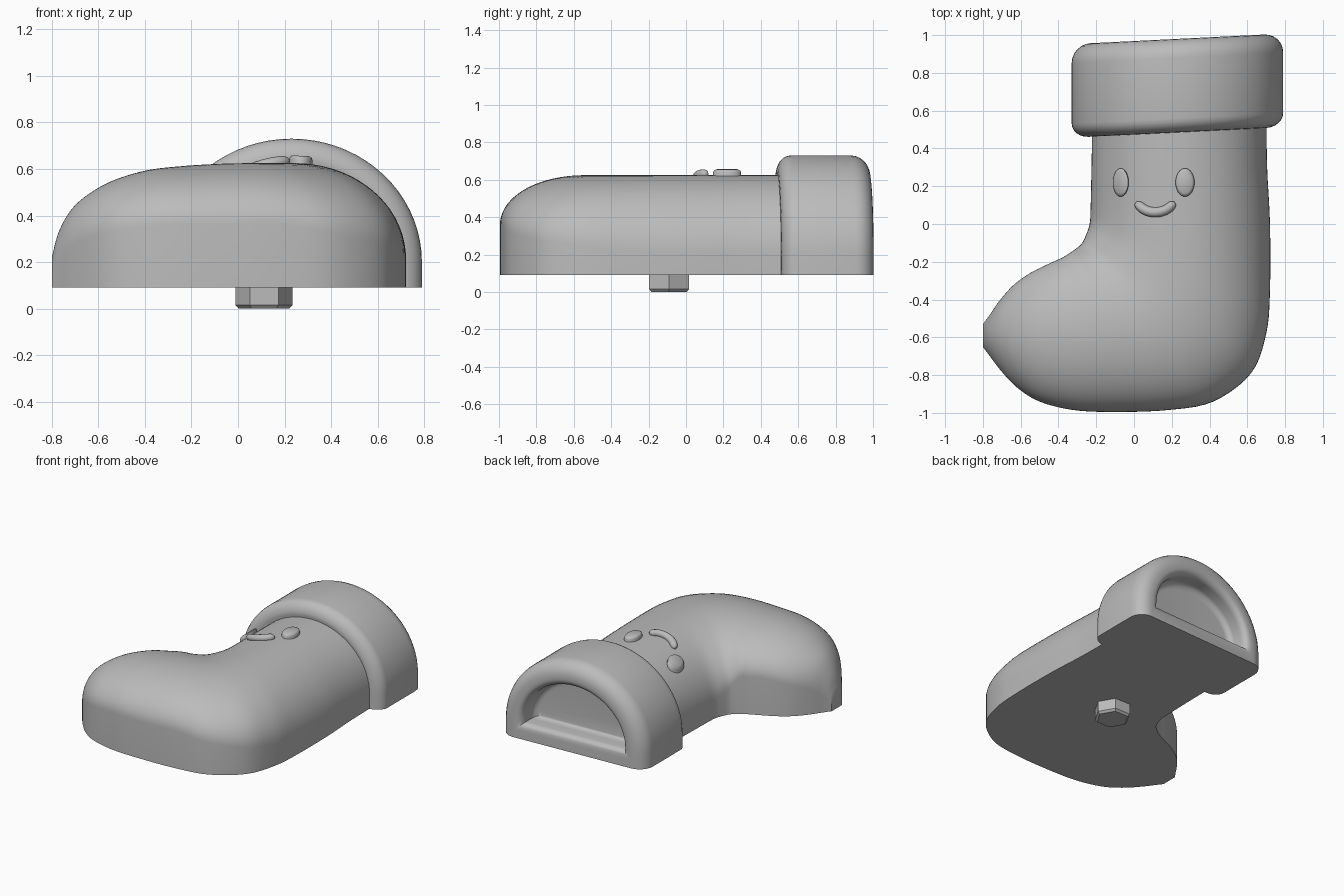
import bpy, bmesh, math
from mathutils import Vector

if "Cube" in bpy.data.objects:
    bpy.data.objects.remove(bpy.data.objects["Cube"])

GREY = bpy.data.materials.new("plain grey")
GREY.use_nodes = True
GREY.diffuse_color = (0.5, 0.5, 0.5, 1)
GREY.node_tree.nodes["Principled BSDF"].inputs["Base Color"].default_value = (0.5, 0.5, 0.5, 1)

BASE = 0.09      # height of the flat underside
ARC = 36         # steps across a domed section


def finish(name, bm, angle=35):
    bmesh.ops.recalc_face_normals(bm, faces=bm.faces)
    mesh = bpy.data.meshes.new(name)
    bm.to_mesh(mesh)
    bm.free()
    mesh.materials.append(GREY)
    ob = bpy.data.objects.new(name, mesh)
    bpy.context.collection.objects.link(ob)
    bpy.ops.object.select_all(action='DESELECT')
    ob.select_set(True)
    bpy.context.view_layer.objects.active = ob
    bpy.ops.object.shade_smooth_by_angle(angle=math.radians(angle))
    return ob


def section(outer, inner, bottom, wall, top):
    """Upright walls with an elliptical dome, standing between two plan points."""
    mid, half = (outer + inner) / 2, (outer - inner) / 2
    pts = [(*outer, bottom)]
    for i in range(ARC + 1):
        a = math.pi * i / ARC
        pts.append((*(mid + half * math.cos(a)), wall + (top - wall) * math.sin(a)))
    return pts + [(*inner, bottom)]


def loft(name, sections):
    bm = bmesh.new()
    rings = [[bm.verts.new(p) for p in s] for s in sections]
    n = len(rings[0])
    for a, b in zip(rings, rings[1:]):
        for i in range(n):
            j = (i + 1) % n
            bm.faces.new((a[i], a[j], b[j], b[i]))
    bm.faces.new(rings[0])
    bm.faces.new(rings[-1])
    return finish(name, bm)


def spline(rows, steps):
    """Catmull-Rom curve through rows of numbers."""
    rows = [Vector(r) for r in rows]
    rows = [2 * rows[0] - rows[1]] + rows + [2 * rows[-1] - rows[-2]]
    out = []
    for a, b, c, d in zip(rows, rows[1:], rows[2:], rows[3:]):
        for k in range(steps):
            t = k / steps
            out.append(b + (c - a) * (t / 2) + (2 * a - 5 * b + 4 * c - d) * (t * t / 2)
                       + (3 * b - a - 3 * c + d) * (t ** 3 / 2))
    return out + [rows[-2]]


# Sock: outer x, y, inner x, y, wall height, crown height, from leg to toe
stations = [
    (.70, .62, -.22, .60, .20, .625), (.705, .30, -.225, .30, .20, .625),
    (.72, .00, -.23, .08, .20, .625), (.72, -.35, -.235, .00, .22, .625),
    (.70, -.58, -.255, -.06, .25, .625), (.62, -.79, -.275, -.10, .28, .625),
    (.42, -.94, -.30, -.125, .32, .625), (.18, -.985, -.335, -.15, .36, .622),
    (-.10, -.995, -.38, -.178, .36, .612), (-.32, -.985, -.45, -.21, .36, .595),
    (-.50, -.94, -.55, -.26, .34, .555), (-.62, -.865, -.64, -.325, .31, .50),
    (-.71, -.77, -.715, -.41, .27, .43), (-.77, -.69, -.77, -.49, .20, .33),
    (-.80, -.65, -.80, -.53, .14, .22)]
loft("sock", [section(Vector(r[0:2]), Vector(r[2:4]), BASE, r[4], r[5])
              for r in spline(stations, 5)])

# Cuff: rounded band, its back end turned in to a shallow opening
CX, HALF, TOP = 0.23, 0.56, 0.73


def cuff_ring(y, inset, bottom=BASE):
    pts = section(Vector((CX + HALF - inset, y)), Vector((CX - HALF + inset, y)),
                  bottom, max(.2, bottom + .03), TOP - inset)
    return [(x, yy + .05 * (x - CX), z) for x, yy, z in pts]


rings = [cuff_ring(.50, .13)]
quarter = [math.pi / 2 * k / 6 for k in range(7)]
rings += [cuff_ring(.56 - .075 * math.cos(a), .09 - .09 * math.sin(a)) for a in quarter]
rings += [cuff_ring(.88 + .1 * math.sin(a), .1 - .1 * math.cos(a)) for a in quarter]
rings += [cuff_ring(.93 + .05 * math.cos(a), .12 + .05 * math.sin(a), .15 + .05 * math.sin(a))
          for a in quarter]
rings += [cuff_ring(.87 - .04 * math.sin(a), .22 - .05 * math.cos(a), .22 - .02 * math.cos(a))
          for a in quarter]
loft("cuff", rings)


# Face, resting on the domed leg
def leg_height(x):
    return .2 + .425 * math.sqrt(1 - ((x - .243) / .473) ** 2)


def eye(name, x, y, rx, ry):
    bm = bmesh.new()
    slope = (leg_height(x + .01) - leg_height(x - .01)) / .02
    rows = []
    for scale, lift in ((1, -.03), (1, .015), (.93, .025), (.75, .032)):
        ring = []
        for k in range(32):
            a = math.tau * k / 32
            dx, dy = rx * scale * math.cos(a), ry * scale * math.sin(a)
            ring.append(bm.verts.new((x + dx, y + dy, leg_height(x) + slope * dx + lift)))
        rows.append(ring)
    for a, b in zip(rows, rows[1:]):
        for i in range(32):
            j = (i + 1) % 32
            bm.faces.new((a[i], a[j], b[j], b[i]))
    bm.faces.new(rows[0])
    bm.faces.new(rows[-1])
    finish(name, bm, 50)


eye("right_eye", -.07, .22, .042, .075)
eye("left_eye", .27, .22, .05, .075)

# Smile: round tube along an arc, with tapered ends
bm = bmesh.new()
rows = []
for k in range(25):
    t = -1 + k / 12
    r = .026 * math.sqrt(max(.02, 1 - abs(t) ** 8))
    a = t * 1.3
    x, y = .113 + .1 * math.sin(a), .14 - .078 * math.cos(a)
    out = Vector((math.sin(a), -math.cos(a), 0))
    c = Vector((x, y, leg_height(x) + .008))
    rows.append([bm.verts.new(c + out * r * math.cos(b) + Vector((0, 0, r * math.sin(b))))
                 for b in (math.tau * i / 12 for i in range(12))])
for a, b in zip(rows, rows[1:]):
    for i in range(12):
        j = (i + 1) % 12
        bm.faces.new((a[i], a[j], b[j], b[i]))
bm.faces.new(rows[0])
bm.faces.new(rows[-1])
finish("smile", bm, 60)

# Hexagonal peg under the sock, with a small chamfer at its foot
bm = bmesh.new()
rows = []
for z, r in ((.0, .108), (.015, .123), (.12, .123)):
    rows.append([bm.verts.new((.112 + r * math.cos(a), -.09 + r * math.sin(a), z))
                 for a in (math.tau * i / 6 for i in range(6))])
for a, b in zip(rows, rows[1:]):
    for i in range(6):
        j = (i + 1) % 6
        bm.faces.new((a[i], a[j], b[j], b[i]))
bm.faces.new(rows[0])
bm.faces.new(rows[-1])
finish("peg", bm, 20)
